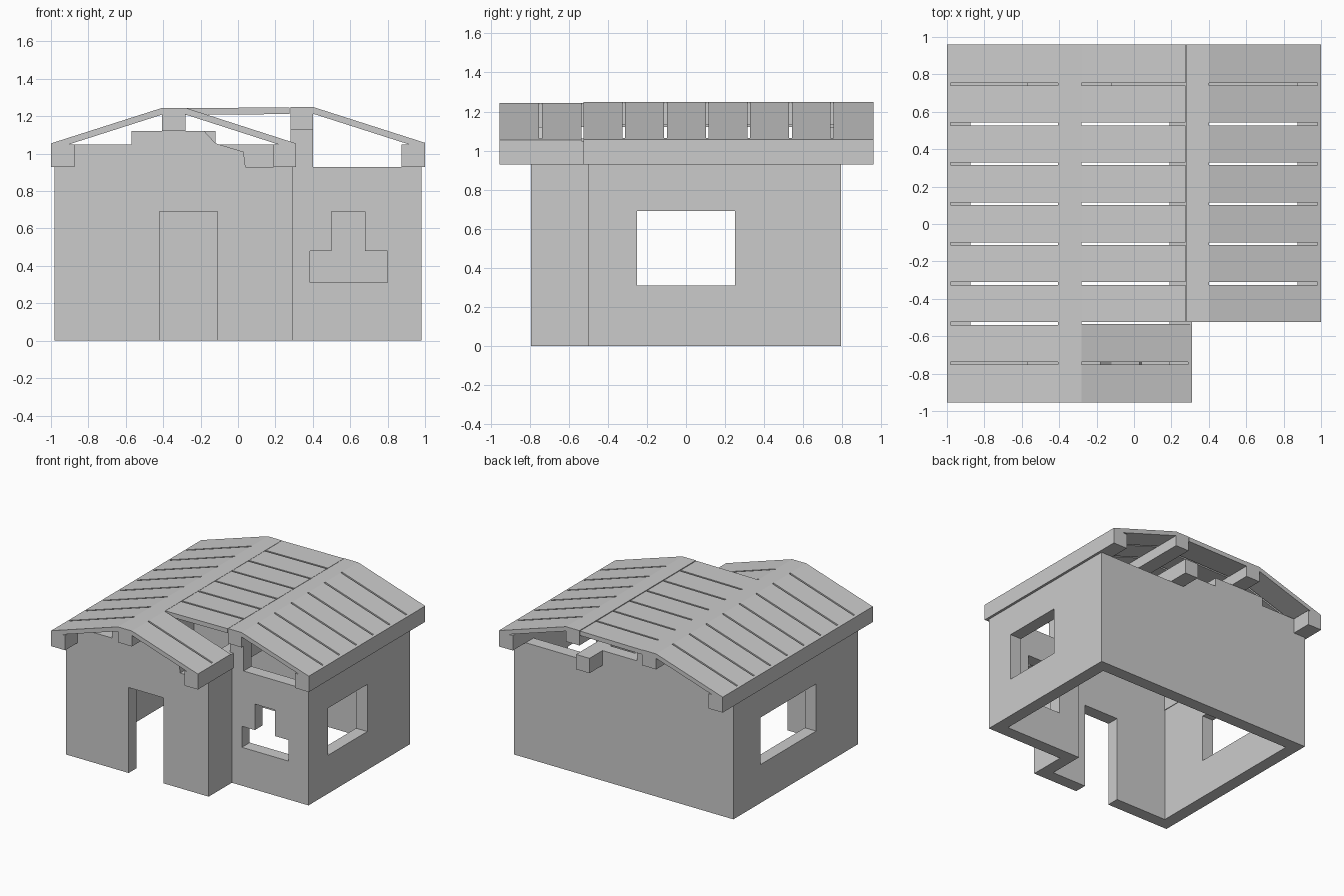
import bpy
import bmesh

cube = bpy.data.objects.get("Cube")
if cube:
    bpy.data.objects.remove(cube, do_unlink=True)

GREY = (0.6, 0.6, 0.6, 1.0)
grey = bpy.data.materials.new("plain grey")
grey.use_nodes = True
grey.diffuse_color = GREY
grey.node_tree.nodes["Principled BSDF"].inputs["Base Color"].default_value = GREY

FRONT, BACK, INNER_FRONT = -0.955, 0.96, -0.525
EAVE_Z, RIDGE_Z, THICK = 1.055, 1.245, 0.036
WALL_H, WALL_T = 0.93, 0.1
SLOT = 0.014
SLOTS = [-0.745 + 0.2133 * i for i in range(8)]


def finish(name, bm):
    bmesh.ops.recalc_face_normals(bm, faces=bm.faces)
    mesh = bpy.data.meshes.new(name)
    bm.to_mesh(mesh)
    bm.free()
    mesh.materials.append(grey)
    obj = bpy.data.objects.new(name, mesh)
    bpy.context.collection.objects.link(obj)
    return obj


def add_prism(bm, profile, y0, y1):
    """Extrude an (x, z) profile along y."""
    a = [bm.verts.new((x, y0, z)) for x, z in profile]
    b = [bm.verts.new((x, y1, z)) for x, z in profile]
    bm.faces.new(a)
    bm.faces.new(b[::-1])
    for i in range(len(a)):
        j = (i + 1) % len(a)
        bm.faces.new((a[j], a[i], b[i], b[j]))


def prism(name, profile, y0, y1):
    bm = bmesh.new()
    add_prism(bm, profile, y0, y1)
    return finish(name, bm)


def box(name, x0, x1, y0, y1, z0, z1):
    return prism(name, [(x0, z0), (x1, z0), (x1, z1), (x0, z1)], y0, y1)


def slab(p, q):
    """Sloping board profile whose top runs from p to q."""
    return [p, q, (q[0], q[1] - THICK), (p[0], p[1] - THICK)]


def planks(name, p, q, y0, y1, lip=0.0):
    """Row of roof planks with gaps, joined by a lip at the outer end q."""
    t = 1 - lip / abs(q[0] - p[0])
    m = (p[0] + (q[0] - p[0]) * t, p[1] + (q[1] - p[1]) * t)
    bm = bmesh.new()
    start = y0
    for s in [s for s in SLOTS if y0 + 0.02 < s < y1]:
        add_prism(bm, slab(p, m), start, s - SLOT / 2)
        start = s + SLOT / 2
    add_prism(bm, slab(p, m), start, y1)
    if lip:
        add_prism(bm, slab(m, q), y0, y1)
    return finish(name, bm)


# L-shaped wall shell
X0, X1, XM, Y0, YM, Y1 = -0.98, 0.98, 0.295, -0.795, -0.5, 0.795


def l_ring(d):
    return [(X0 + d, Y0 + d), (XM - d, Y0 + d), (XM - d, YM + d),
            (X1 - d, YM + d), (X1 - d, Y1 - d), (X0 + d, Y1 - d)]


bm = bmesh.new()
rings = [[bm.verts.new((x, y, z)) for x, y in l_ring(d)]
         for d, z in ((0, 0), (0, WALL_H), (WALL_T, WALL_H), (WALL_T, 0))]
for k in range(4):
    a, b = rings[k], rings[(k + 1) % 4]
    for i in range(6):
        j = (i + 1) % 6
        bm.faces.new((a[i], a[j], b[j], b[i]))
walls = finish("walls", bm)

# Door and window openings
T_WINDOW = [(0.385, 0.31), (0.80, 0.31), (0.80, 0.48), (0.68, 0.48),
            (0.68, 0.69), (0.50, 0.69), (0.50, 0.48), (0.385, 0.48)]
cutters = [
    box("door_cutter", -0.42, -0.11, -0.9, -0.6, -0.1, 0.69),
    prism("front_window_cutter", T_WINDOW, -0.6, -0.3),
    box("left_window_cutter", 0.8, 1.1, -0.25, 0.25, 0.31, 0.69),
    box("right_window_cutter", -1.1, -0.8, -0.26, 0.45, 0.31, 0.69),
]
bpy.context.view_layer.objects.active = walls
for cutter in cutters:
    cutter.hide_render = True
    mod = walls.modifiers.new("opening", "BOOLEAN")
    mod.operation = "DIFFERENCE"
    mod.solver = "EXACT"
    mod.object = cutter
    bpy.ops.object.modifier_apply(modifier=mod.name)
    bpy.data.objects.remove(cutter, do_unlink=True)

# Raised gable pieces on the front and back walls
left_steps = [(-0.9, WALL_H), (-0.9, 1.05), (-0.57, 1.05), (-0.57, 1.12)]
prism("front_gable", left_steps + [(-0.18, 1.12), (-0.12, 1.055), (0.03, 1.01),
                                   (0.04, WALL_H)], Y0, Y0 + WALL_T)
prism("back_gable", left_steps + [(-0.12, 1.12), (-0.12, 1.05), (0.2, 1.05),
                                  (0.2, WALL_H)], Y1 - WALL_T, Y1)

# Beams running front to back
box("right_eave_beam", -1.0, -0.875, FRONT, BACK, WALL_H, 1.05)
box("left_eave_beam", 0.875, 1.0, INNER_FRONT, BACK, WALL_H, 1.05)
box("valley_beam", 0.19, 0.31, FRONT, BACK, WALL_H, 1.05)
box("main_ridge_beam", -0.405, -0.28, FRONT, BACK, 1.12, RIDGE_Z)
box("side_ridge_beam", 0.28, 0.40, INNER_FRONT, BACK, 1.13, RIDGE_Z + 0.005)
box("ridge_post", 0.28, 0.40, YM, YM + WALL_T, WALL_H, 1.13)

# Roof planks
planks("right_roof", (-0.405, RIDGE_Z), (-1.0, EAVE_Z), FRONT, BACK, 0.02)
planks("left_roof", (0.40, RIDGE_Z + 0.005), (1.0, EAVE_Z + 0.003),
       INNER_FRONT, BACK, 0.02)
planks("porch_roof", (-0.28, RIDGE_Z), (0.31, EAVE_Z), FRONT, INNER_FRONT - 0.01, 0.02)
planks("middle_roof", (-0.28, RIDGE_Z - 0.002), (0.275, RIDGE_Z + 0.003),
       INNER_FRONT, BACK)
